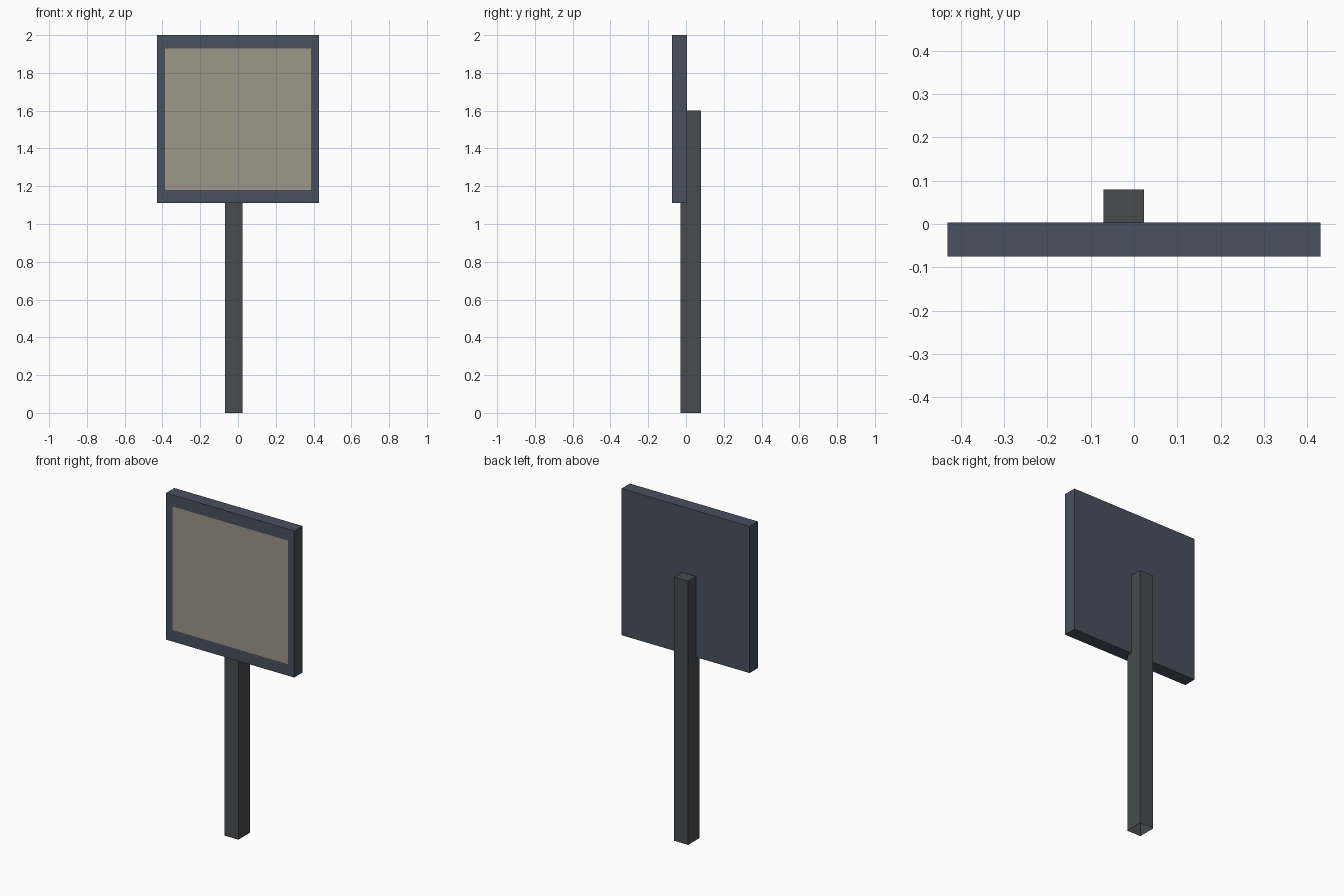
import bpy, bmesh

if "Cube" in bpy.data.objects:
    bpy.data.objects.remove(bpy.data.objects["Cube"])


def material(name, srgb):
    m = bpy.data.materials.new(name)
    lin = [(c / 255 / 12.92) if c / 255 <= 0.04045 else ((c / 255 + 0.055) / 1.055) ** 2.4 for c in srgb]
    m.diffuse_color = (*lin, 1)
    m.use_nodes = True
    m.node_tree.nodes["Principled BSDF"].inputs["Base Color"].default_value = m.diffuse_color
    return m


def box(name, lo, hi, mats, edit=None):
    bm = bmesh.new()
    bmesh.ops.create_cube(bm, size=1)
    for v in bm.verts:
        v.co = [lo[i] if v.co[i] < 0 else hi[i] for i in range(3)]
    bm.normal_update()
    if edit:
        edit(bm)
    me = bpy.data.meshes.new(name)
    bm.to_mesh(me)
    bm.free()
    for m in mats:
        me.materials.append(m)
    ob = bpy.data.objects.new(name, me)
    bpy.context.collection.objects.link(ob)
    return ob


def facing(bm, axis, sign):
    return next(f for f in bm.faces if f.normal[axis] * sign > 0.9)


def open_bottom(bm):
    bmesh.ops.delete(bm, geom=[facing(bm, 2, -1)], context='FACES')


def inset_panel(bm):
    f = facing(bm, 1, -1)
    bmesh.ops.inset_region(bm, faces=[f], thickness=0.06)
    f.material_index = 1
    # the border is slightly wider at top and bottom
    for v in f.verts:
        v.co.z = 1.93 if v.co.z > 1.5 else 1.18


navy = material("slate blue", (72, 80, 95))
beige = material("beige panel", (158, 150, 137))
grey = material("dark grey", (72, 75, 77))

# Post, hollow underneath, sunk into the back of the board
box("post", (-0.07, -0.03, 0), (0.023, 0.08, 1.6), [grey], open_bottom)
# Sign board with a framed front panel
box("sign_board", (-0.43, -0.075, 1.11), (0.43, 0.004, 2.0), [navy, beige], inset_panel)
